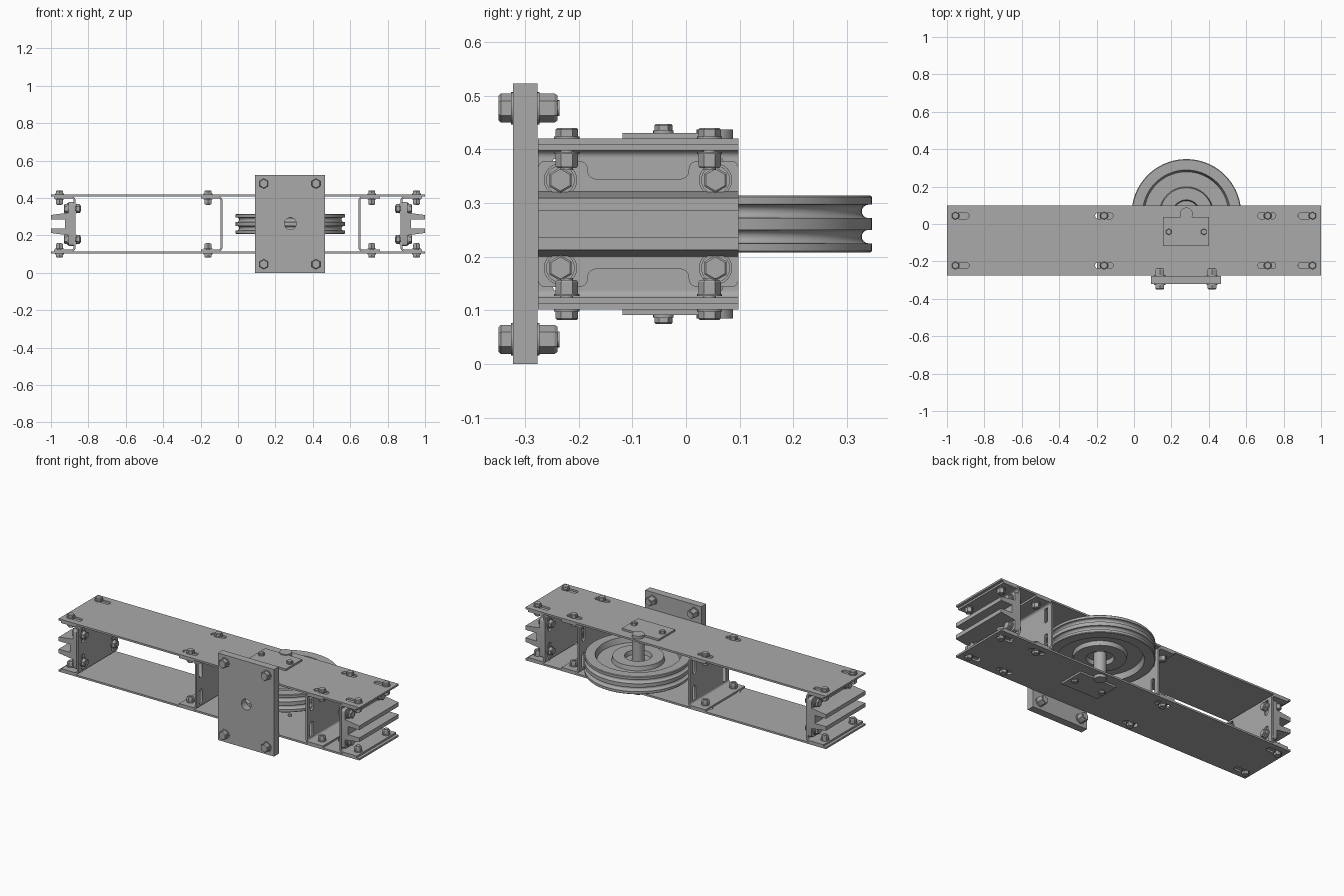
import bpy, bmesh, math
from mathutils import Matrix, Vector

cube = bpy.data.objects.get("Cube")
if cube:
    bpy.data.objects.remove(cube)

steel = bpy.data.materials.new("grey_steel")
steel.use_nodes = True
GREY = (0.4, 0.4, 0.4, 1)
steel.diffuse_color = GREY
steel.node_tree.nodes["Principled BSDF"].inputs["Base Color"].default_value = GREY

MID = 0.261                      # height of the horizontal symmetry plane
Y0, Y1 = -0.276, 0.098           # depth of beams and channels
TOP, SHEET = 0.42, 0.011         # upper face and thickness of the beams
BOLT_Y = (-0.222, 0.044)
SHOE_Y, SHOE_DZ = (-0.234, 0.055), 0.082
parts = []

# Axis frames for extruding flat outlines along x, y or z
FRAMES = {
    "X": Matrix(((0, 0, 1), (1, 0, 0), (0, 1, 0))),
    "Y": Matrix(((1, 0, 0), (0, 0, -1), (0, 1, 0))),
    "Z": Matrix.Identity(3),
}


def finish(name, bm):
    bmesh.ops.remove_doubles(bm, verts=bm.verts, dist=1e-5)
    bmesh.ops.recalc_face_normals(bm, faces=bm.faces)
    mesh = bpy.data.meshes.new(name)
    bm.to_mesh(mesh)
    bm.free()
    mesh.materials.append(steel)
    obj = bpy.data.objects.new(name, mesh)
    bpy.context.collection.objects.link(obj)
    parts.append(obj)
    return obj


def extrude(bm, loops, axis, lo, hi):
    """Add an outline with holes, extruded from lo to hi along an axis."""
    curve = bpy.data.curves.new("outline", "CURVE")
    curve.dimensions, curve.fill_mode = "2D", "BOTH"
    curve.extrude = (hi - lo) / 2
    for loop in loops:
        spline = curve.splines.new("POLY")
        spline.points.add(len(loop) - 1)
        for point, (u, v) in zip(spline.points, loop):
            point.co = (u, v, 0, 1)
        spline.use_cyclic_u = True
    holder = bpy.data.objects.new("outline", curve)
    bpy.context.collection.objects.link(holder)
    deps = bpy.context.evaluated_depsgraph_get()
    mesh = bpy.data.meshes.new_from_object(holder.evaluated_get(deps))
    frame = FRAMES[axis].to_4x4()
    frame.translation = FRAMES[axis].col[2].normalized() * 0
    frame.translation["XYZ".index(axis)] = (lo + hi) / 2
    mesh.transform(frame)
    bm.from_mesh(mesh)
    bpy.data.objects.remove(holder)
    bpy.data.curves.remove(curve)
    bpy.data.meshes.remove(mesh)


def prism(name, loops, axis, lo, hi):
    bm = bmesh.new()
    extrude(bm, loops, axis, lo, hi)
    return finish(name, bm)


def rect(u0, u1, v0, v1):
    return [(u0, v0), (u1, v0), (u1, v1), (u0, v1)]


def arc(u, v, r, a0, a1, n=8):
    angles = [math.radians(a0 + (a1 - a0) * i / n) for i in range(n + 1)]
    return [(u + r * math.cos(a), v + r * math.sin(a)) for a in angles]


def slot(u, v, half, r, upright=False):
    d = half - r
    if upright:
        return arc(u, v + d, r, 0, 180) + arc(u, v - d, r, 180, 360)
    return arc(u + d, v, r, -90, 90) + arc(u - d, v, r, 90, 270)


def disc(bm, r, z0, z1, sides, r_top=None):
    bmesh.ops.create_cone(
        bm, cap_ends=True, segments=sides, radius1=r, radius2=r_top or r,
        depth=z1 - z0, matrix=Matrix.Translation((0, 0, (z0 + z1) / 2)))


def bolt(name, pos, direction, r, head, grip, nut):
    """Hex bolt seated at pos, head towards direction, nut past the grip."""
    bm = bmesh.new()
    disc(bm, r * 1.12, 0, 0.004, 20)
    disc(bm, r, 0.004, head * 0.85, 6)
    disc(bm, r, head * 0.85, head, 6, r * 0.85)
    disc(bm, r * 0.55, -grip - nut - 0.003, 0, 16)
    if nut:
        disc(bm, r * 1.12, -grip - 0.004, -grip, 20)
        disc(bm, r * 0.85, -grip - nut, -grip - nut * 0.85, 6, r)
        disc(bm, r, -grip - nut * 0.85, -grip - 0.004, 6)
    turn = Vector(direction).to_track_quat("Z", "Y").to_matrix().to_4x4()
    bm.transform(Matrix.Translation(pos) @ turn)
    finish(name, bm)


def mirror_z(loop):
    return [(u, 2 * MID - v) for u, v in loop]


# Upper and lower beams with slotted bolt holes
slot_x = (-0.93, -0.16, 0.71, 0.925)
bolt_x = (-0.955, -0.16, 0.715, 0.955)
beam = [rect(-1, 1, Y0, Y1)] + [slot(x, y, 0.048, 0.017) for x in slot_x for y in BOLT_Y]
prism("upper_beam", beam, "Z", TOP - SHEET, TOP)
prism("lower_beam", beam, "Z", 2 * MID - TOP, 2 * MID - TOP + SHEET)
for up, label in ((1, "upper"), (-1, "lower")):
    for x in bolt_x:
        for y in BOLT_Y:
            bolt(label + "_beam_bolt", (x, y, MID + up * (TOP - MID)), (0, 0, up),
                 0.021, 0.02, 2 * SHEET + 0.003, 0.03)


# Bent sheet channels; the flanges point along side
def channel(name, x, side):
    bm = bmesh.new()
    r, reach, z = 0.024, 0.115, TOP - SHEET
    slots = [slot(y, MID + dz, 0.048, 0.014, True)
             for y in SHOE_Y for dz in (-SHOE_DZ, SHOE_DZ)]
    web = [rect(Y0, Y1, 2 * MID - z + r, z - r)] + slots
    extrude(bm, web, "X", *sorted((x, x + side * SHEET)))
    bend = arc(r, z - r, r, 180, 90) + [(reach, z), (reach, z - SHEET)]
    bend += arc(r, z - r, r - SHEET, 90, 180)
    bend = [(x + side * u, v) for u, v in bend]
    for loop in (bend, mirror_z(bend)):
        extrude(bm, [loop], "Y", Y0, Y1)
    finish(name, bm)


channel("right_inner_channel", -0.083, -1)
channel("left_inner_channel", 0.643, 1)

# Rail guide shoes bolted to the end channels
ear = [(Y0, MID), (Y0, 0.365)] + arc(Y0 + 0.013, 0.365, 0.013, 180, 90, 4)
ear += arc(-0.198, 0.363, 0.015, 90, 0, 5) + arc(-0.168, 0.36, 0.015, 180, 270, 5)
ear += [(-2 * (-Y0 - Y1) / 2 - u, v) for u, v in reversed(ear)]
jaw = [(0.88, MID), (0.88, 0.322), (0.905, 0.322), (1, 0.309), (1, 0.285),
       (0.925, 0.285), (0.925, MID)]
for side, label in ((-1, "right"), (1, "left")):
    channel(label + "_end_channel", side * 0.868, side)
    bm = bmesh.new()
    base = sorted((side * 0.88, side * 0.905))
    outline = [(side * u, v) for u, v in jaw]
    for flip in (list, mirror_z):
        extrude(bm, [flip(ear)], "X", *base)
        extrude(bm, [flip(outline)], "Y", Y0, Y1)
        for y in SHOE_Y:
            boss = arc(y, MID + SHOE_DZ, 0.031, 0, 345, 23)
            extrude(bm, [flip(boss)], "X", *sorted((side * 0.88, side * 0.911)))
    finish(label + "_guide_shoe", bm)
    for y in SHOE_Y:
        for dz in (-SHOE_DZ, SHOE_DZ):
            bolt(label + "_shoe_bolt", (side * 0.911, y, MID + dz), (side, 0, 0),
                 0.024, 0.018, 0.044, 0.024)

# Twin-groove pulley, lathed from half a section mirrored about its mid plane
PX, PY = 0.28, 0.054
half = [(0.034, 0.02), (0.07, 0.02), (0.075, 0.045), (0.14, 0.045), (0.145, 0.02),
        (0.225, 0.02), (0.235, 0.0535), (0.289, 0.0535), (0.293, 0.05), (0.293, 0.036)]
half += arc(0.286, 0.0235, 0.0125, 90, 270) + [(0.293, 0.011)]
section = half + [(r, -z) for r, z in reversed(half)]
bm = bmesh.new()
ring = [bm.verts.new((r, 0, z)) for r, z in section]
edges = [bm.edges.new((ring[i - 1], ring[i])) for i in range(len(ring))]
bmesh.ops.spin(bm, geom=ring + edges, cent=(0, 0, 0), axis=(0, 0, 1),
               angle=math.tau, steps=72)
bm.transform(Matrix.Translation((PX, PY, MID)))
finish("pulley", bm)

# Fixed shaft with keeper plates above and below
bm = bmesh.new()
disc(bm, 0.034, -0.176, 0.176, 40)
bm.transform(Matrix.Translation((PX, PY, MID)))
finish("pulley_shaft", bm)
for up, label in ((1, "upper"), (-1, "lower")):
    inner, outer = MID + up * (TOP - MID), MID + up * (TOP - MID + SHEET)
    prism(label + "_keeper_plate", [rect(0.155, 0.401, -0.118, 0.037)], "Z",
          *sorted((inner, outer)))
    for x in (0.186, 0.374):
        bolt(label + "_keeper_bolt", (x, -0.042, outer), (0, 0, up),
             0.017, 0.016, 0.03, 0)

# Front mounting plate with a centre hole and corner bolts
plate = [rect(0.092, 0.465, 0, 0.523), arc(PX, 0.263, 0.032, 0, 350, 35)]
prism("mounting_plate", plate, "Y", -0.322, -0.277)
for x in (0.138, 0.417):
    for z in (0.046, 0.477):
        bolt("mounting_bolt", (x, -0.322, z), (0, -1, 0), 0.027, 0.027, 0.045, 0.038)

# Smooth round surfaces, keeping hard edges
bpy.ops.object.select_all(action="DESELECT")
for obj in parts:
    obj.select_set(True)
bpy.context.view_layer.objects.active = parts[0]
bpy.ops.object.shade_smooth_by_angle(angle=math.radians(30))
